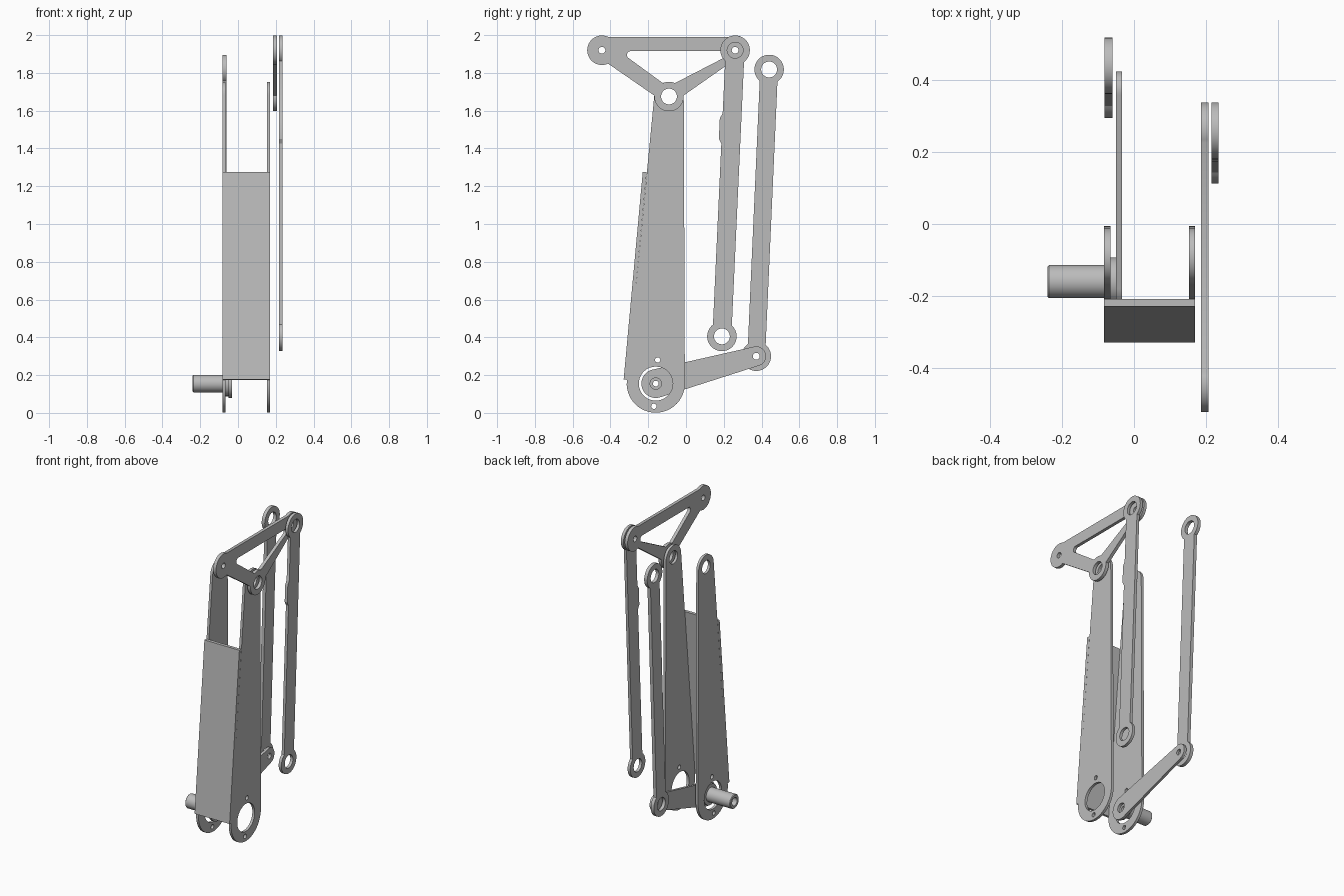
import bpy, bmesh, math
from math import radians, asin, atan2, pi, sin, cos

cube = bpy.data.objects.get("Cube")
if cube:
    bpy.data.objects.remove(cube, do_unlink=True)

grey = bpy.data.materials.new("plain grey")
grey.use_nodes = True
grey.diffuse_color = (0.5, 0.5, 0.5, 1)
grey.node_tree.nodes["Principled BSDF"].inputs["Base Color"].default_value = (0.5, 0.5, 0.5, 1)


def arc(c, r, a0, a1):
    """Points on an arc from angle a0 to a1 (radians)."""
    n = max(4, int(abs(a1 - a0) / radians(7.5)) + 1)
    return [(c[0] + r * cos(a0 + (a1 - a0) * i / n),
             c[1] + r * sin(a0 + (a1 - a0) * i / n)) for i in range(n + 1)]


def circle(c, r):
    return arc(c, r, 0, 2 * pi)[:-1]


def plate(name, x0, x1, *loops):
    """Flat plate in the y-z plane: the first loop is the outline, the rest are holes."""
    cu = bpy.data.curves.new(name, 'CURVE')
    cu.dimensions = '2D'
    cu.fill_mode = 'BOTH'
    cu.extrude = (x1 - x0) / 2
    for pts in loops:
        s = cu.splines.new('POLY')
        s.points.add(len(pts) - 1)
        for p, (y, z) in zip(s.points, pts):
            p.co = (y, z, 0, 1)
        s.use_cyclic_u = True
    tmp = bpy.data.objects.new(name + "_curve", cu)
    bpy.context.collection.objects.link(tmp)
    dg = bpy.context.evaluated_depsgraph_get()
    me = bpy.data.meshes.new_from_object(tmp.evaluated_get(dg))
    bpy.data.objects.remove(tmp, do_unlink=True)
    bpy.data.curves.remove(cu)
    # turn the drawing plane upright: (u, v, w) -> (x = w, y = u, z = v)
    for v in me.vertices:
        u, w, d = v.co
        v.co = (d + (x0 + x1) / 2, u, w)
    return finish(name, me)


def finish(name, me):
    bm = bmesh.new()
    bm.from_mesh(me)
    bmesh.ops.remove_doubles(bm, verts=bm.verts, dist=1e-5)
    bmesh.ops.recalc_face_normals(bm, faces=bm.faces)
    bm.to_mesh(me)
    bm.free()
    me.name = name
    me.materials.clear()
    me.materials.append(grey)
    ob = bpy.data.objects.new(name, me)
    bpy.context.collection.objects.link(ob)
    bpy.ops.object.select_all(action='DESELECT')
    ob.select_set(True)
    bpy.context.view_layer.objects.active = ob
    bpy.ops.object.shade_smooth_by_angle(angle=radians(30))
    return ob


def link_outline(p, q, r, h, bump=()):
    """Two round eyes joined by a bar of half width h."""
    d, a = atan2(q[1] - p[1], q[0] - p[0]), asin(h / r)
    return (arc(p, r, d + a, d + 2 * pi - a) + list(bump)
            + arc(q, r, d + pi + a, d + 3 * pi - a))


EYE, PIN, R = 0.042, 0.018, 0.078
base, knee = (-0.16, 0.155), (-0.09, 1.675)
tip, rear = (-0.445, 1.92), (0.26, 1.92)
crank_end = (0.372, 0.3)

# Pair of side plates of the main arm
for name, x in (("arm_plate_left", 0.153), ("arm_plate_right", -0.083)):
    plate(name, x, x + 0.017,
          arc(base, 0.154, radians(176), 2 * pi) + arc(knee, R, 0, radians(176)),
          circle(base, 0.09), circle(knee, EYE),
          circle((-0.15, 0.28), 0.014), circle((-0.17, 0.035), 0.014))

# Sloping front panel joining the side plates
plate("front_panel", -0.083, 0.17,
      [(-0.33, 0.177), (-0.312, 0.175), (-0.208, 1.275), (-0.229, 1.275)])

# Triangular rocker at the top
ac = atan2(knee[1] - tip[1], knee[0] - tip[0])
cb = atan2(rear[1] - knee[1], rear[0] - knee[0])
w = asin(0.04 / R)
rocker = (arc(tip, R, radians(64), ac - w + 2 * pi)
          + arc(knee, R, ac + pi + w, cb - w + 2 * pi)
          + arc(rear, R, cb + pi + w, radians(476)))
window = (arc((-0.293, 1.895), 0.02, radians(90), radians(235))
          + arc(knee, R, ac + pi - w, cb + w)
          + arc((0.187, 1.895), 0.02, radians(-55), radians(90)))
plate("rocker", 0.186, 0.207, rocker, window,
      circle(tip, PIN), circle(rear, PIN), circle(knee, EYE))

# Rear link hanging from the rocker, with a small raised pad on its front edge
foot = (0.19, 0.405)
plate("rocker_link", 0.216, 0.235,
      link_outline(rear, foot, R, 0.05,
                   [(0.194, 1.585), (0.179, 1.56), (0.174, 1.45), (0.187, 1.425)]),
      circle(rear, EYE), circle(foot, EYE))

# Outer link rising from the crank
top_eye = (0.44, 1.818)
plate("crank_link", -0.082, -0.06,
      link_outline(top_eye, crank_end, R, 0.047),
      circle(top_eye, EYE), circle(crank_end, EYE))

# Tapered crank with its hub
d = atan2(crank_end[1] - base[1], crank_end[0] - base[0])
plate("crank", -0.05, -0.033,
      arc(base, 0.076, d + pi / 2, d + 3 * pi / 2)
      + arc(crank_end, 0.052, d - pi / 2, d + pi / 2),
      circle(base, 0.03), circle(crank_end, PIN))
plate("crank_hub", -0.066, -0.05, circle(base, 0.067), circle(base, 0.015))

# Hollow drive shaft, revolved around its own axis
profile = [(-0.066, 0.015), (-0.066, 0.046), (-0.236, 0.046), (-0.24, 0.042),
           (-0.24, 0.026), (-0.09, 0.026), (-0.09, 0.015)]
bm = bmesh.new()
N = 48
rings = [[bm.verts.new((x, base[0] + r * cos(2 * pi * i / N), base[1] + r * sin(2 * pi * i / N)))
          for i in range(N)] for x, r in profile]
for k, a in enumerate(rings):
    b = rings[(k + 1) % len(rings)]
    for i in range(N):
        j = (i + 1) % N
        bm.faces.new((a[i], a[j], b[j], b[i]))
shaft = bpy.data.meshes.new("drive_shaft")
bm.to_mesh(shaft)
bm.free()
finish("drive_shaft", shaft)
